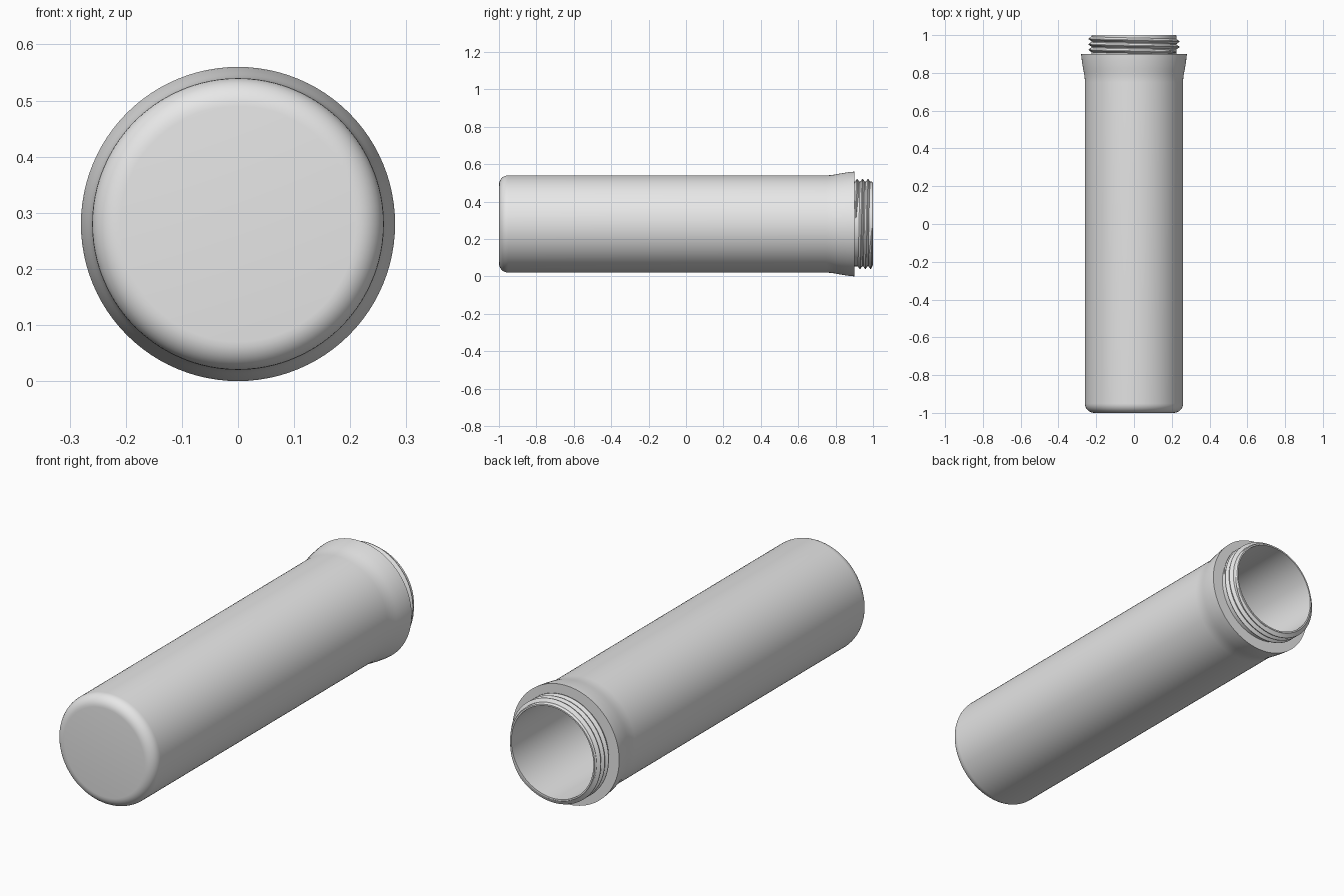
import bpy, bmesh
from math import cos, sin, pi, radians
from mathutils import Vector

if "Cube" in bpy.data.objects:
    bpy.data.objects.remove(bpy.data.objects["Cube"], do_unlink=True)

AXIS_Z = 0.28
SEGMENTS = 96

grey = bpy.data.materials.new("plain_grey")
grey.use_nodes = True
grey.diffuse_color = (0.8, 0.8, 0.8, 1)
grey.node_tree.nodes["Principled BSDF"].inputs["Base Color"].default_value = (0.8, 0.8, 0.8, 1)


def finish(name, bm):
    bmesh.ops.recalc_face_normals(bm, faces=bm.faces)
    mesh = bpy.data.meshes.new(name)
    bm.to_mesh(mesh)
    bm.free()
    mesh.materials.append(grey)
    obj = bpy.data.objects.new(name, mesh)
    obj.location.z = AXIS_Z
    bpy.context.collection.objects.link(obj)
    bpy.ops.object.select_all(action='DESELECT')
    obj.select_set(True)
    bpy.context.view_layer.objects.active = obj
    bpy.ops.object.shade_smooth_by_angle(angle=radians(30))
    return obj


def fillet(r, y, size, steps=8):
    """Rounded corner between an end disc at y and a wall of radius r."""
    return [(r - size + size * sin(a), y + size - size * cos(a))
            for a in (pi / 2 * i / steps for i in range(steps + 1))]


def lathe(name, profile):
    bm = bmesh.new()
    verts = [bm.verts.new((r, y, 0)) for r, y in profile]
    edges = [bm.edges.new(pair) for pair in zip(verts, verts[1:])]
    bmesh.ops.spin(bm, geom=verts + edges, cent=(0, 0, 0), axis=(0, 1, 0),
                   angle=2 * pi, steps=SEGMENTS, use_duplicate=False)
    bmesh.ops.remove_doubles(bm, verts=bm.verts, dist=1e-5)
    return finish(name, bm)


# Hollow tube: rounded closed end, flared collar, neck, inner wall and floor
FLARE_START, FLARE_END = 0.75, 0.90
outer = [(0, -1)] + fillet(0.26, -1, 0.05)
for i in range(9):
    t = i / 8
    ease = 0.5 * t + 0.5 * t * t * (3 - 2 * t) if t > 0.5 else t * t * (2 - t) * 4 / 3
    outer.append((0.26 + 0.02 * ease, FLARE_START + (FLARE_END - FLARE_START) * t))
neck = [(0.226, 0.90), (0.226, 0.994), (0.222, 1.0), (0.215, 1.0)]
inner = fillet(0.215, -0.96, 0.04)[::-1] + [(0, -0.96)]
lathe("tube_body", outer + neck + inner)

# Helical screw thread with tapered ends
PITCH, TURNS = 0.029, 3
bm = bmesh.new()
rings = []
for i in range(SEGMENTS * TURNS + 1):
    turn = i / SEGMENTS
    angle = 2 * pi * turn
    y = 0.908 + PITCH * turn
    fade = min(1, turn * 8, (TURNS - turn) * 8)
    half = PITCH * 0.46 * max(fade, 0.1)
    crest = 0.224 + 0.017 * fade
    section = [(0.224, -half), (crest, -half * 0.12), (crest, half * 0.12), (0.224, half)]
    rings.append([bm.verts.new(Vector((r * cos(angle), min(y + dy, 0.997), r * sin(angle))))
                  for r, dy in section])
for a, b in zip(rings, rings[1:]):
    for j in range(4):
        k = (j + 1) % 4
        bm.faces.new((a[j], a[k], b[k], b[j]))
bm.faces.new(rings[0])
bm.faces.new(rings[-1])
finish("screw_thread", bm)
